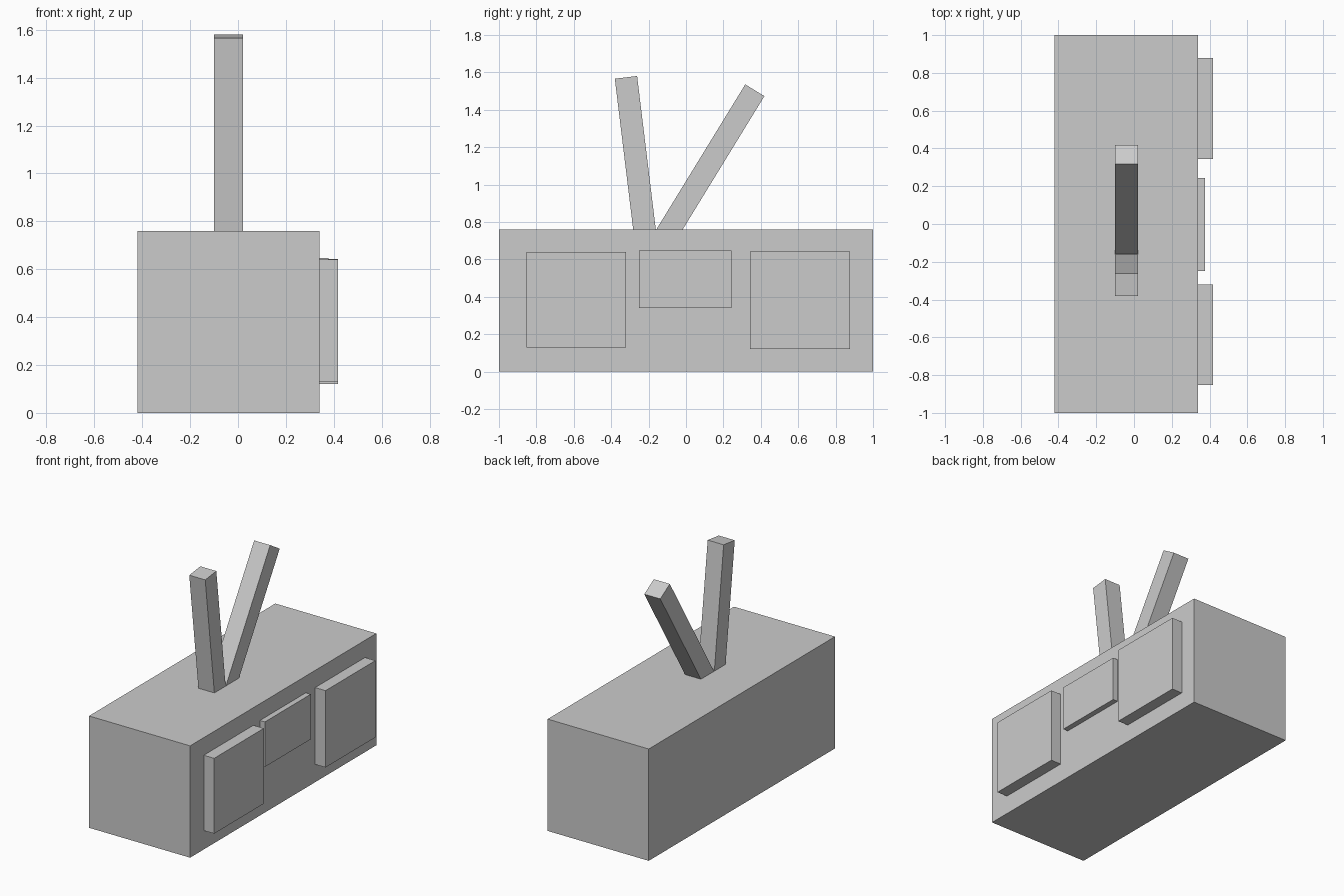
import bpy
from mathutils import Vector

if "Cube" in bpy.data.objects:
    bpy.data.objects.remove(bpy.data.objects["Cube"])


def box(name, lo, hi):
    lo, hi = Vector(lo), Vector(hi)
    bpy.ops.mesh.primitive_cube_add(size=1, location=(lo + hi) / 2)
    ob = bpy.context.object
    ob.name = name
    ob.scale = hi - lo
    return ob


def rod(name, base, tip, width, sink=0.05):
    # square bar from base to tip, its foot sunk into the body
    base, tip = Vector(base), Vector(tip)
    axis = (tip - base).normalized()
    base -= axis * sink
    bpy.ops.mesh.primitive_cube_add(size=1, location=(base + tip) / 2)
    ob = bpy.context.object
    ob.name = name
    ob.scale = (width, width, (tip - base).length)
    ob.rotation_euler = (-Vector((0, 1)).angle_signed(Vector((axis.y, axis.z))) * -1, 0, 0)
    # lean within the y-z plane only
    from math import atan2
    ob.rotation_euler.x = -atan2(axis.y, axis.z)
    return ob


# Main cabinet
box("cabinet", (-0.42, -1, 0), (0.34, 1, 0.76))

# Raised panels on the +x face
box("left_speaker", (0.33, -0.853, 0.128), (0.418, -0.32, 0.64))
box("right_speaker", (0.33, 0.343, 0.121), (0.418, 0.878, 0.643))
box("centre_panel", (0.33, -0.25, 0.34), (0.377, 0.243, 0.646))

# Two leaning antennas
rod("short_lean_antenna", (-0.04, -0.222, 0.76), (-0.04, -0.321, 1.573), 0.12)
rod("long_lean_antenna", (-0.04, -0.088, 0.76), (-0.04, 0.368, 1.504), 0.12)
